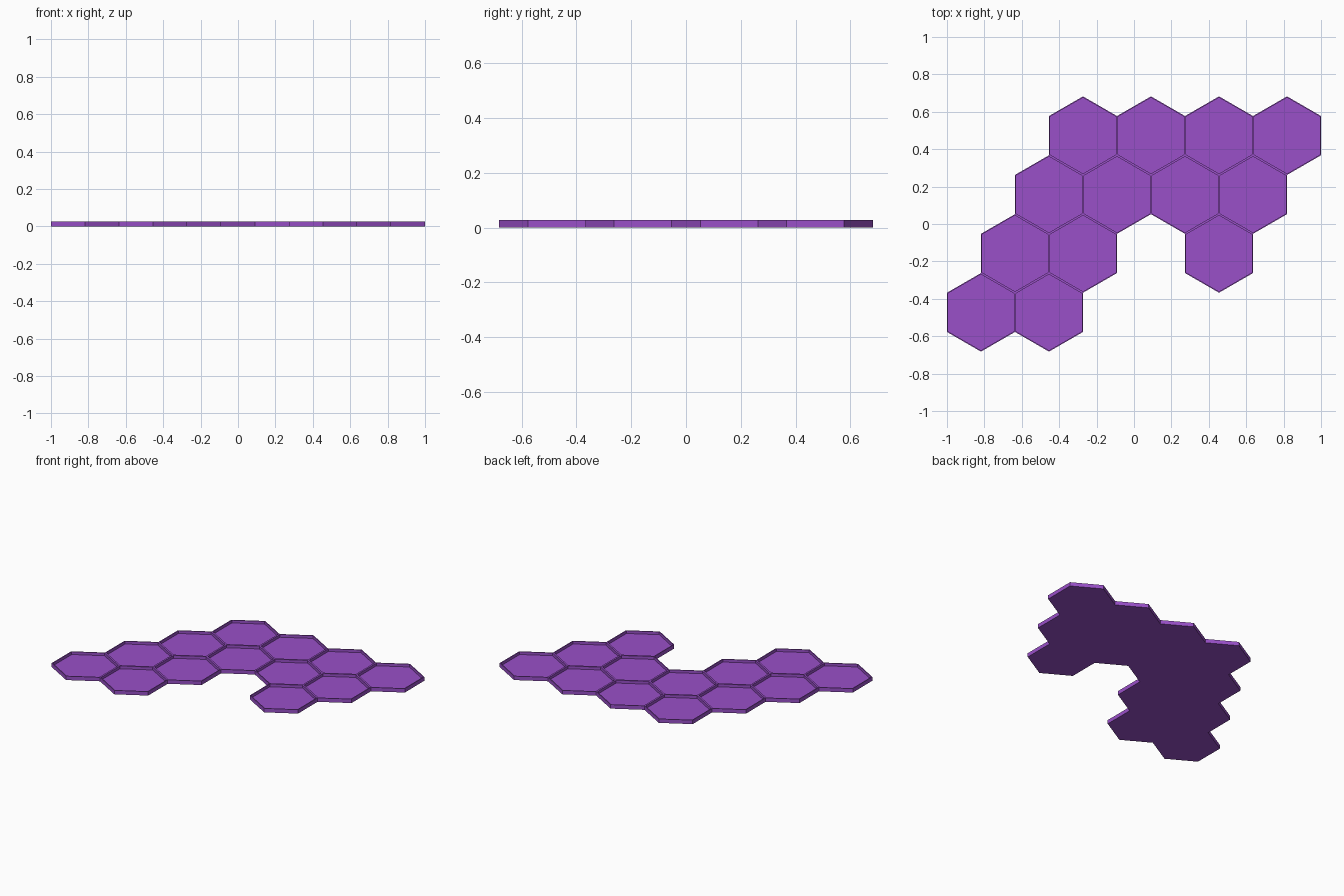
import bpy, bmesh, math

if "Cube" in bpy.data.objects:
    bpy.data.objects.remove(bpy.data.objects["Cube"])

WIDTH = 2 / 5.5                 # flat-to-flat width of one tile
RADIUS = WIDTH / math.sqrt(3)   # corner radius
HEIGHT = 0.027
FLOOR = 0.008                   # height of the recessed floor
RIM = 0.006                     # rim thickness

purple = bpy.data.materials.new("purple")
purple.diffuse_color = (0.32, 0.08, 0.58, 1)
purple.use_nodes = True
purple.node_tree.nodes["Principled BSDF"].inputs["Base Color"].default_value = purple.diffuse_color


def hex_ring(bm, radius, z):
    """Pointy-top hexagon of vertices."""
    return [bm.verts.new((radius * math.cos(math.radians(30 + 60 * i)),
                          radius * math.sin(math.radians(30 + 60 * i)), z))
            for i in range(6)]


def bridge(bm, a, b):
    for i in range(6):
        j = (i + 1) % 6
        bm.faces.new((a[i], a[j], b[j], b[i]))


# Shallow hexagonal tray: base, outer wall, rim, inner wall, floor
bm = bmesh.new()
inner = RADIUS - RIM / math.cos(math.radians(30))
rings = [hex_ring(bm, RADIUS, 0), hex_ring(bm, RADIUS, HEIGHT),
         hex_ring(bm, inner, HEIGHT), hex_ring(bm, inner, FLOOR)]
for low, high in zip(rings, rings[1:]):
    bridge(bm, low, high)
bm.faces.new(rings[0][::-1])
bm.faces.new(rings[-1])
bmesh.ops.recalc_face_normals(bm, faces=bm.faces)
tile_mesh = bpy.data.meshes.new("hex_tile")
bm.to_mesh(tile_mesh)
bm.free()
tile_mesh.materials.append(purple)

# Honeycomb layout: occupied columns in each row, back to front
rows = [(0, 1, 2, 3), (0, 1, 2, 3), (0, 1, 3), (0, 1)]
for r, columns in enumerate(rows):
    for c in columns:
        tile = bpy.data.objects.new(f"hex_tile_row{r + 1}_{c + 1}", tile_mesh)
        tile.location = (WIDTH * (c - 0.75 - r / 2), 1.5 * RADIUS * (1.5 - r), 0)
        bpy.context.collection.objects.link(tile)
